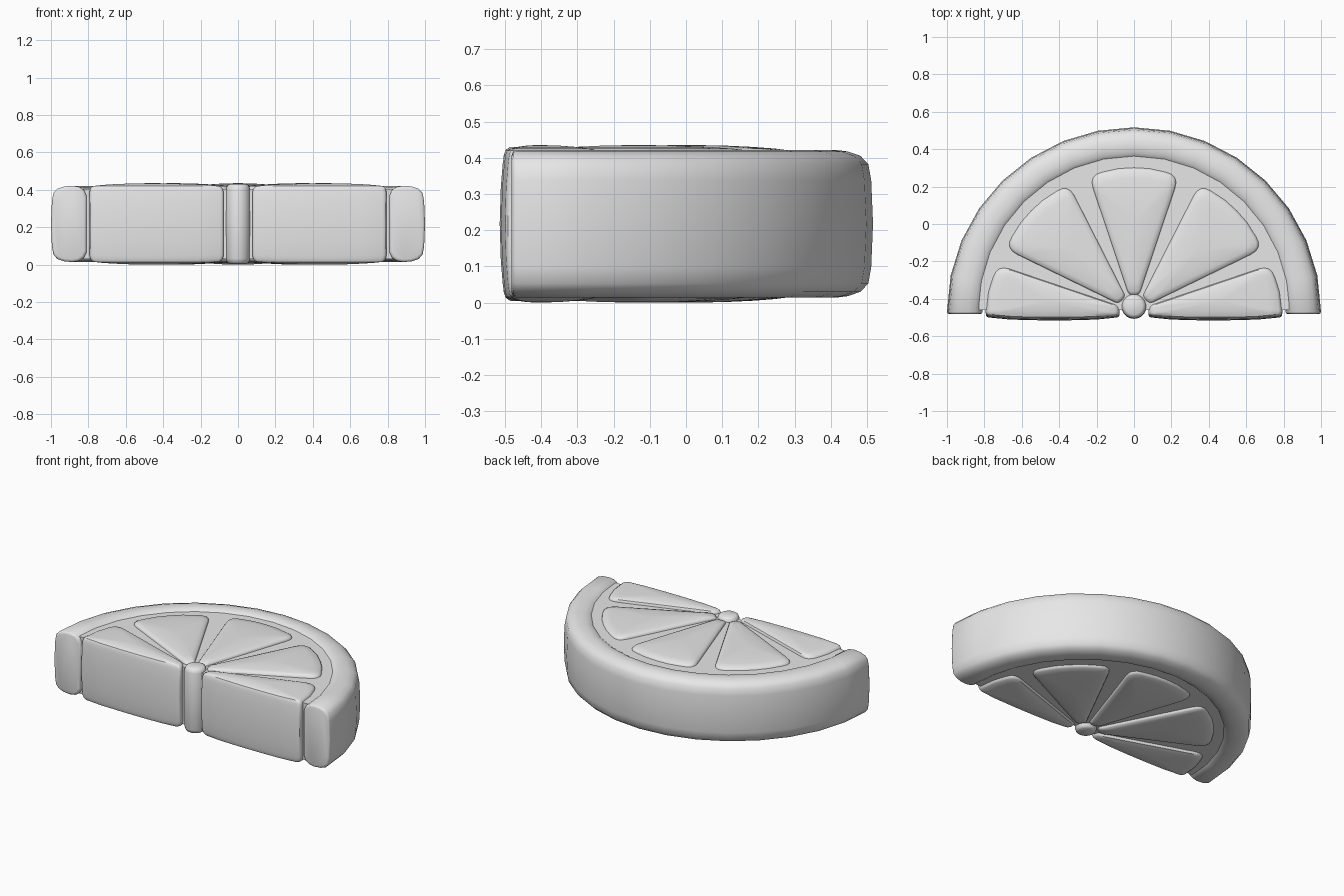
import bpy, bmesh, math
from mathutils import Vector

if "Cube" in bpy.data.objects:
    bpy.data.objects.remove(bpy.data.objects["Cube"])

MID = 0.2175            # mid height; every part is symmetric about it
HUB = Vector((0, -0.47))  # centre of the slice

grey = bpy.data.materials.new("light grey")
grey.diffuse_color = (0.8, 0.8, 0.8, 1)
grey.use_nodes = True
grey.node_tree.nodes["Principled BSDF"].inputs["Base Color"].default_value = grey.diffuse_color


def finish(bm, name, angle=40):
    bmesh.ops.recalc_face_normals(bm, faces=bm.faces)
    mesh = bpy.data.meshes.new(name)
    bm.to_mesh(mesh)
    bm.free()
    mesh.materials.append(grey)
    ob = bpy.data.objects.new(name, mesh)
    bpy.context.collection.objects.link(ob)
    bpy.ops.object.select_all(action='DESELECT')
    bpy.context.view_layer.objects.active = ob
    ob.select_set(True)
    bpy.ops.object.shade_smooth_by_angle(angle=math.radians(angle))
    return ob


def loft(rings, name, angle=40):
    """Skin closed rings of equal length and cap both ends."""
    bm = bmesh.new()
    loops = [[bm.verts.new(p) for p in ring] for ring in rings]
    n = len(loops[0])
    for a, b in zip(loops, loops[1:]):
        for i in range(n):
            j = (i + 1) % n
            bm.faces.new((a[i], a[j], b[j], b[i]))
    bm.faces.new(loops[0])
    bm.faces.new(loops[-1])
    return finish(bm, name, angle)


def polar(r, deg):
    a = math.radians(deg)
    return HUB + Vector((r * math.cos(a), r * math.sin(a)))


def rounded(corners):
    """Round each (point, radius) corner with a quadratic curve."""
    out = []
    for i, (p, r) in enumerate(corners):
        p0, p1 = corners[i - 1][0], corners[(i + 1) % len(corners)][0]
        a = p + (p0 - p).normalized() * r
        b = p + (p1 - p).normalized() * r
        if r == 0:
            out.append(p)
            continue
        for k in range(5):
            t = k / 4
            out.append(a * (1 - t) ** 2 + p * 2 * t * (1 - t) + b * t * t)
    return out


def pillow(outline, apex, name, bulge=0.0):
    """Upright block with rounded rims and gently domed top and bottom."""
    half = [(1.0, 0.0), (1.0, 0.10), (1.0, 0.165), (0.992, 0.183), (0.975, 0.195),
            (0.94, 0.2025), (0.8, 0.208), (0.6, 0.2125), (0.35, 0.216), (0.1, 0.2175)]
    levels = [(s, -h) for s, h in reversed(half[1:])] + half
    rings = []
    for s, h in levels:
        push = bulge * max(0, 1 - (h / 0.19) ** 2)
        ring = []
        for p in outline:
            q = apex + (p - apex) * s
            y = q.y - (push if p.y < -0.475 else 0)
            ring.append((q.x, y, MID + h))
        rings.append(ring)
    return loft(rings, name)


# Rind: rounded cross-section swept around half a circle
section = [(0.81, 0), (0.81, 0.15), (0.825, 0.182), (0.85, 0.198), (0.885, 0.204),
           (0.93, 0.2), (0.965, 0.188), (0.987, 0.165), (0.995, 0.12), (1.0, 0)]
profile = section + [(r, -h) for r, h in reversed(section[1:-1])]


def rind_ring(deg, shrink=1.0, dy=0.0):
    ring = []
    for r, h in profile:
        rr = 0.905 + (r - 0.905) * shrink
        if rr > 0.9:    # slightly flattened at the back
            rr -= 0.013 * math.sin(math.radians(deg)) ** 2
        p = polar(rr, deg)
        ring.append((p.x, p.y + dy, MID + h * (0.5 + 0.5 * shrink)))
    return ring


rings = [rind_ring(0, 0.86, -0.012), rind_ring(0, 0.96, -0.008)]
rings += [rind_ring(180 * i / 16) for i in range(17)]
rings += [rind_ring(180, 0.96, -0.008), rind_ring(180, 0.86, -0.012)]
loft(rings, "rind", 50)

# Pith: recessed half disc behind the segments
disc = [polar(0.83, 180 * i / 32) for i in range(33)]
loft([[(p.x, p.y + 0.01, MID + z) for p in disc] for z in (-0.187, 0.187)], "pith")


# Full segments: three wedges around the hub
def wedge(mid, name):
    spread = 18.5
    arc = [polar(0.775, mid - spread + 2 * spread * k / 6) for k in range(7)]
    tip_dir = polar(1, mid) - HUB
    side = Vector((-tip_dir.y, tip_dir.x))
    tip = HUB + tip_dir * 0.085
    corners = [(tip - side * 0.028, 0.022), (arc[0], 0.075)]
    corners += [(p, 0.0) for p in arc[2:5]]
    corners += [(arc[6], 0.075), (tip + side * 0.028, 0.022)]
    pillow(rounded(corners), polar(0.48, mid), name)


wedge(90, "middle_segment")
wedge(44.5, "right_segment")
wedge(135.5, "left_segment")

# Cut segments: half wedges whose bulging faces form the front
cut = [((0.075, -0.487), 0.02), ((0.2, -0.5), 0.0), ((0.35, -0.504), 0.0),
       ((0.5, -0.504), 0.0), ((0.66, -0.5), 0.0), ((0.797, -0.487), 0.025),
       ((0.782, -0.36), 0.0), ((0.735, -0.215), 0.07), ((0.08, -0.437), 0.02)]
for sign, name in ((1, "right_cut_segment"), (-1, "left_cut_segment")):
    pts = rounded([(Vector(p), r) for p, r in cut])
    pillow([Vector((sign * p.x, p.y)) for p in pts],
           Vector((sign * 0.46, -0.41)), name, 0.011)

# Core: slim rounded column at the hub
core = [(0.045, -0.213), (0.058, -0.205), (0.065, -0.185), (0.067, 0),
        (0.065, 0.185), (0.058, 0.205), (0.045, 0.213)]
loft([[(r * math.cos(math.tau * i / 24), -0.44 + r * math.sin(math.tau * i / 24), MID + h)
       for i in range(24)] for r, h in core], "core", 50)
